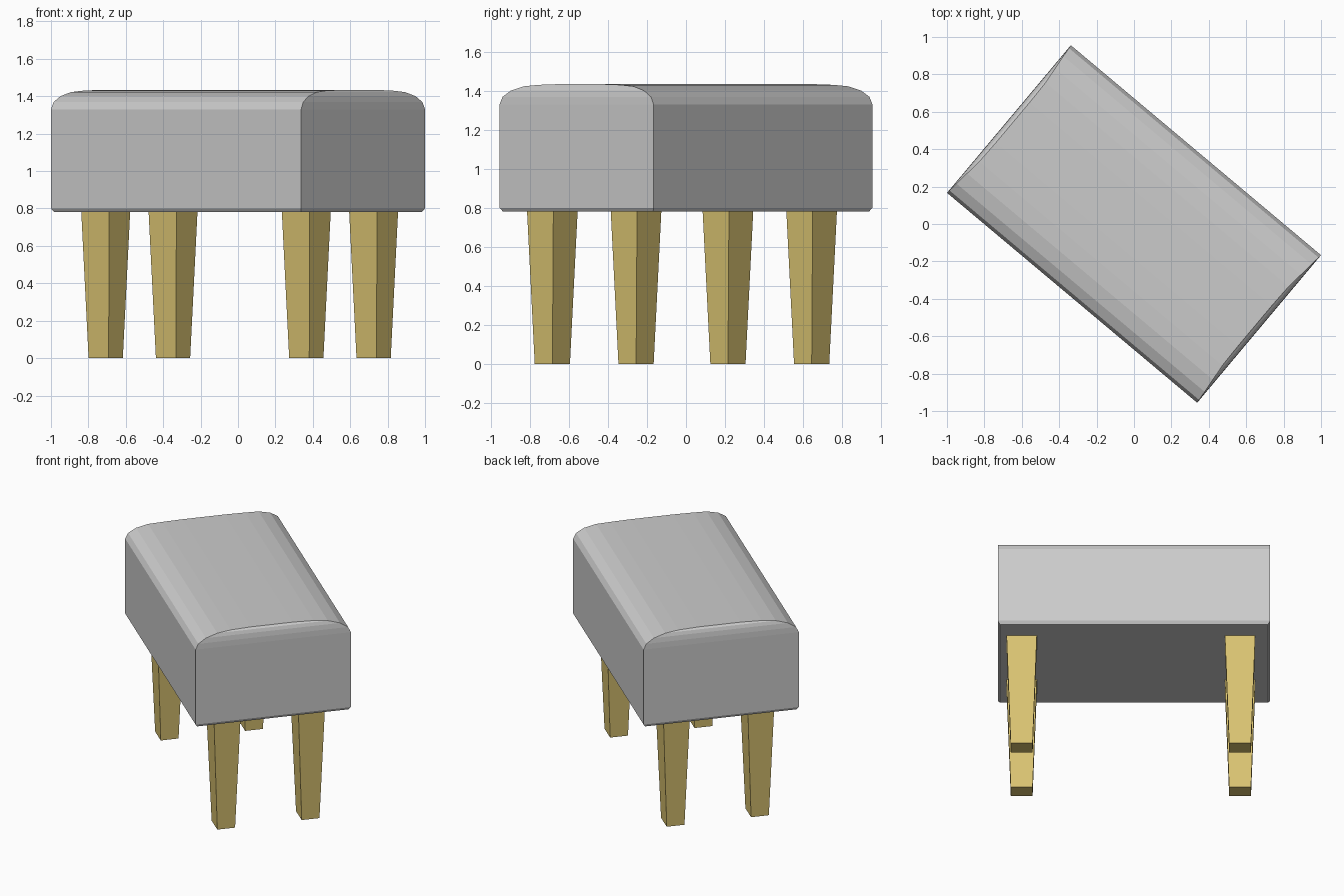
import bpy, bmesh, math
from mathutils import Matrix

cube = bpy.data.objects.get("Cube")
if cube:
    bpy.data.objects.remove(cube, do_unlink=True)

TURN = Matrix.Rotation(math.radians(-40), 4, 'Z')


def material(name, rgb):
    m = bpy.data.materials.new(name)
    m.use_nodes = True
    m.diffuse_color = (*rgb, 1)
    m.node_tree.nodes["Principled BSDF"].inputs["Base Color"].default_value = (*rgb, 1)
    return m


def loft(name, levels, mat, cx=0, cy=0):
    """Stack rectangles given as (z, half length, half width) into a closed solid."""
    bm = bmesh.new()
    rings = [[bm.verts.new((cx + sx * hx, cy + sy * hy, z))
              for sx, sy in ((-1, -1), (1, -1), (1, 1), (-1, 1))]
             for z, hx, hy in levels]
    for low, high in zip(rings, rings[1:]):
        for i in range(4):
            j = (i + 1) % 4
            bm.faces.new((low[i], low[j], high[j], high[i]))
    bm.faces.new(rings[0][::-1])
    bm.faces.new(rings[-1])
    bm.transform(TURN)
    mesh = bpy.data.meshes.new(name)
    bm.to_mesh(mesh)
    bm.free()
    mesh.materials.append(mat)
    obj = bpy.data.objects.new(name, mesh)
    bpy.context.collection.objects.link(obj)
    return obj


grey = material("grey upholstery", (0.6, 0.6, 0.6))
gold = material("golden wood", (0.69, 0.54, 0.165))

# Cushion: thin bottom chamfer, broad round on long sides, slight round on ends
LENGTH, WIDTH = 0.873, 0.515
levels = [(0.78, LENGTH - 0.013, WIDTH - 0.013), (0.80, LENGTH, WIDTH)]
STEPS = 4
for k in range(STEPS + 1):
    t = math.pi / 2 * k / STEPS
    drop = 1 - math.cos(t)
    levels.append((1.33 + 0.1 * math.sin(t), LENGTH - 0.025 * drop, WIDTH - 0.24 * drop))
levels.append((1.434, LENGTH - 0.028, 0.14))
loft("cushion", levels, grey)

# Four tapered legs
for side_x, end in ((-1, "left"), (1, "right")):
    for side_y, row in ((-1, "front"), (1, "back")):
        loft(f"{row}_{end}_leg", [(0, 0.07, 0.059), (0.785, 0.097, 0.088)], gold,
             0.02 + 0.7 * side_x, -0.01 + 0.28 * side_y)
